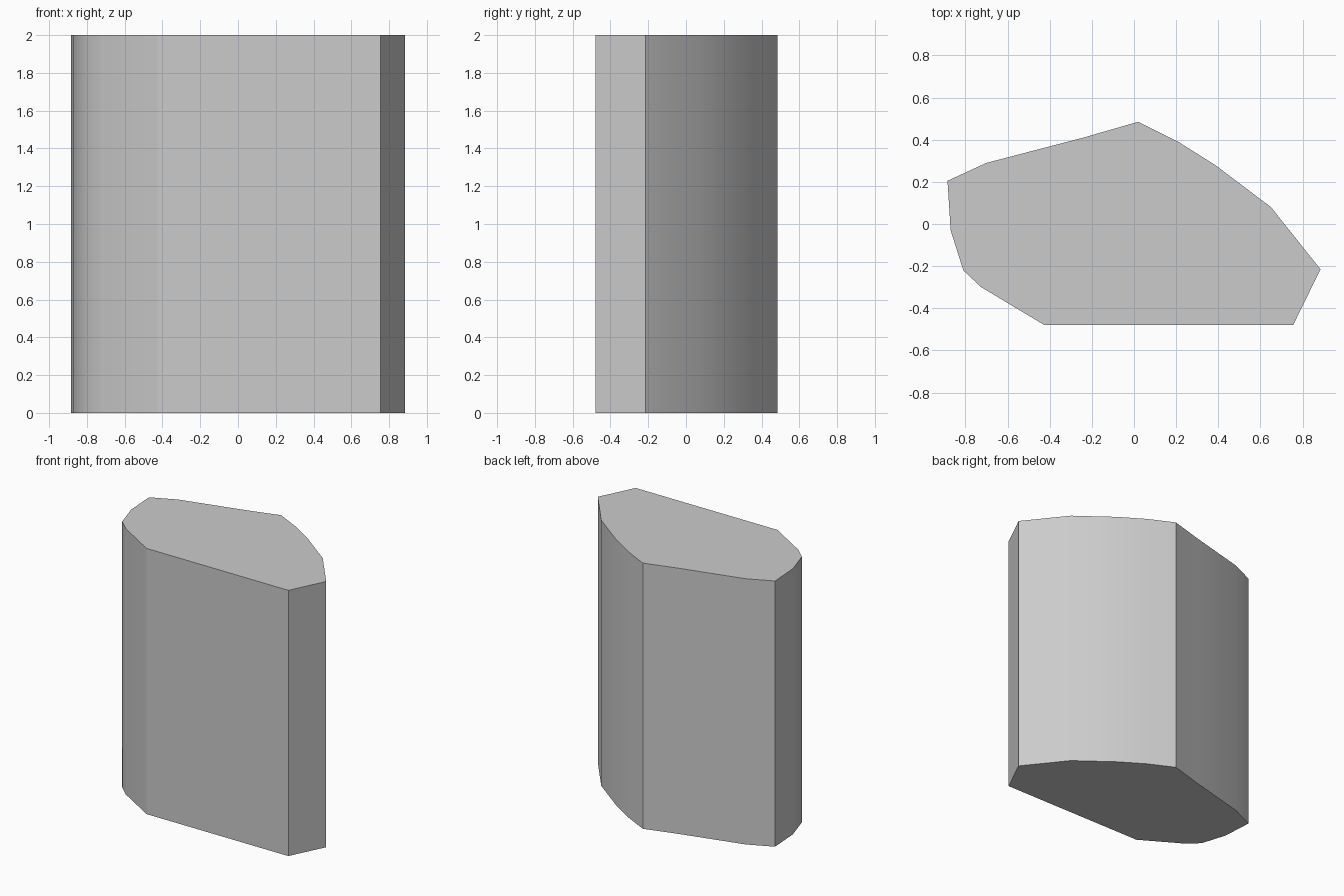
import bpy
import bmesh
import math

cube = bpy.data.objects.get("Cube")
if cube:
    bpy.data.objects.remove(cube, do_unlink=True)

HEIGHT = 2.0

# Outline of the block, counter-clockwise from above
outline = [(-0.425, -0.48), (0.755, -0.48), (0.885, -0.215), (0.65, 0.08),
           (0.385, 0.28), (0.21, 0.39), (0.02, 0.485), (-0.24, 0.41),
           (-0.7, 0.29), (-0.885, 0.205), (-0.87, -0.03),
           (-0.81, -0.22), (-0.725, -0.3)]

# Plain grey material
grey = bpy.data.materials.new("light_grey")
grey.use_nodes = True
colour = (0.6, 0.6, 0.6, 1.0)
grey.diffuse_color = colour
grey.node_tree.nodes["Principled BSDF"].inputs["Base Color"].default_value = colour

# Extrude the outline upwards into a prism
bm = bmesh.new()
base = bm.faces.new([bm.verts.new((x, y, 0)) for x, y in outline])
top = bmesh.ops.extrude_face_region(bm, geom=[base], use_keep_orig=True)
top_verts = [v for v in top["geom"] if isinstance(v, bmesh.types.BMVert)]
bmesh.ops.translate(bm, verts=top_verts, vec=(0, 0, HEIGHT))
bmesh.ops.recalc_face_normals(bm, faces=bm.faces)
mesh = bpy.data.meshes.new("faceted_block")
bm.to_mesh(mesh)
bm.free()
mesh.materials.append(grey)

block = bpy.data.objects.new("faceted_block", mesh)
bpy.context.collection.objects.link(block)

# Smooth the gentle side bends, keep the corners crisp
bpy.ops.object.select_all(action="DESELECT")
block.select_set(True)
bpy.context.view_layer.objects.active = block
bpy.ops.object.shade_smooth_by_angle(angle=math.radians(30))
